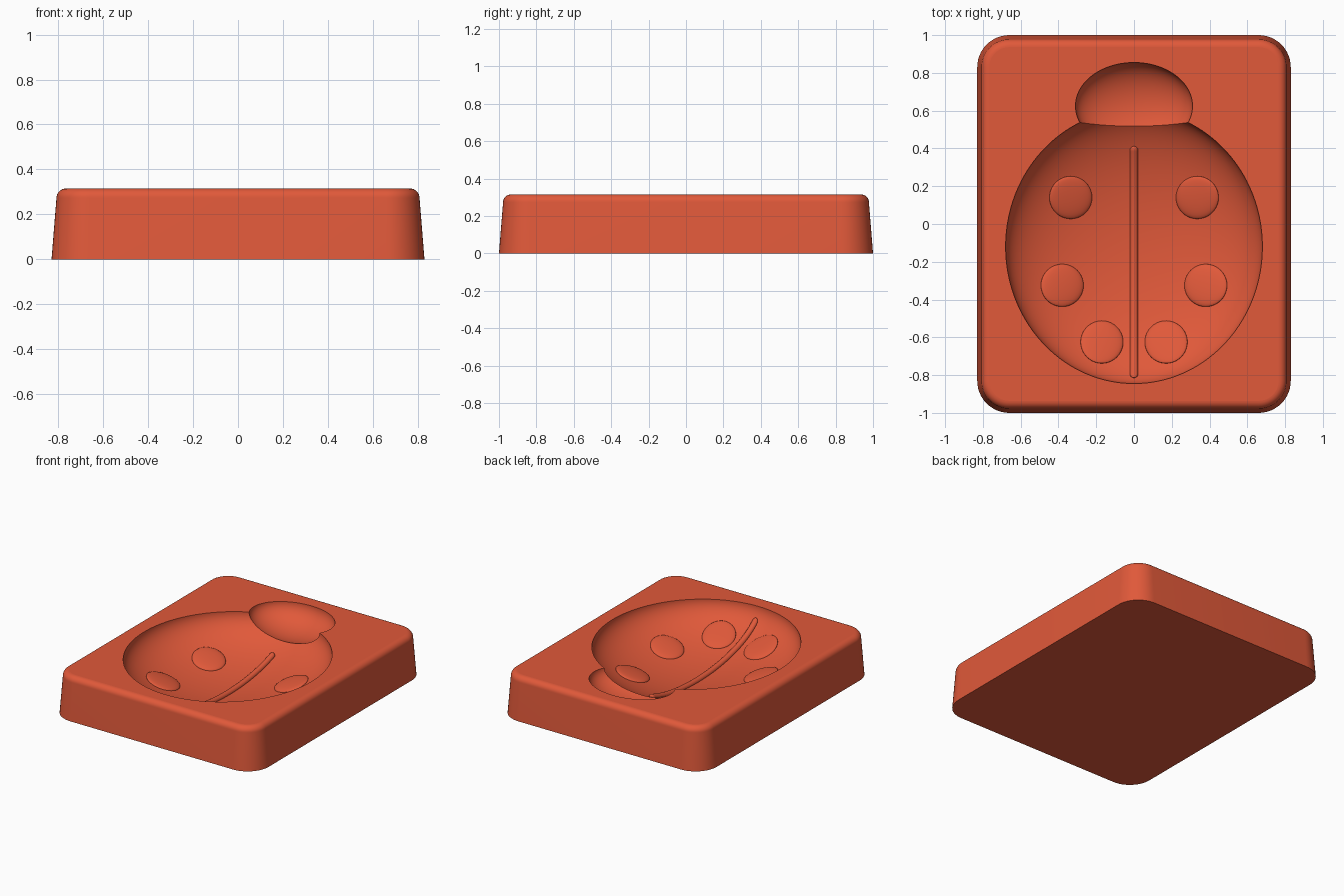
import bpy, bmesh
from math import sin, cos, pi, sqrt, radians

cube = bpy.data.objects.get("Cube")
if cube:
    bpy.data.objects.remove(cube, do_unlink=True)

TOP = 0.315
BODY_Y, BODY_RX, BODY_RY, BODY_D = -0.12, 0.68, 0.725, 0.27

red = bpy.data.materials.new("brick red")
red.use_nodes = True
red.diffuse_color = (0.75, 0.1, 0.042, 1)
red.node_tree.nodes["Principled BSDF"].inputs["Base Color"].default_value = red.diffuse_color


def add_object(name, bm):
    bmesh.ops.recalc_face_normals(bm, faces=bm.faces)
    mesh = bpy.data.meshes.new(name)
    bm.to_mesh(mesh)
    bm.free()
    mesh.materials.append(red)
    obj = bpy.data.objects.new(name, mesh)
    bpy.context.collection.objects.link(obj)
    return obj


def smooth(obj, angle):
    bpy.ops.object.select_all(action='DESELECT')
    obj.select_set(True)
    bpy.context.view_layer.objects.active = obj
    bpy.ops.object.shade_smooth_by_angle(angle=radians(angle))


def floor_z(x, y):
    """Height of the hollow's floor."""
    q = 1 - (x / BODY_RX) ** 2 - ((y - BODY_Y) / BODY_RY) ** 2
    return TOP - BODY_D * sqrt(max(q, 0))


def rounded_ring(bm, hx, hy, r, z, steps=12):
    ring = []
    for k, (sx, sy) in enumerate([(1, 1), (-1, 1), (-1, -1), (1, -1)]):
        for i in range(steps + 1):
            a = (k + i / steps) * pi / 2
            ring.append(bm.verts.new((sx * (hx - r) + r * cos(a),
                                      sy * (hy - r) + r * sin(a), z)))
    return ring


# Block: tapered rounded slab with a filleted top edge
fillet = 0.042
levels = [(0, 0), (0.022, TOP - fillet)]
for i in range(1, 9):
    a = i / 8 * pi / 2
    levels.append((0.022 + fillet * (1 - cos(a)), TOP - fillet * (1 - sin(a))))
bm = bmesh.new()
rings = [rounded_ring(bm, 0.83 - d, 1 - d, 0.17 - d, z) for d, z in levels]
for lo, hi in zip(rings, rings[1:]):
    for i in range(len(lo)):
        j = (i + 1) % len(lo)
        bm.faces.new((lo[i], lo[j], hi[j], hi[i]))
bm.faces.new(rings[0][::-1])
bm.faces.new(rings[-1])
block = add_object("mold_block", bm)


# Hollows for the beetle's body and head
def carve(name, y, rx, ry, depth):
    bm = bmesh.new()
    bmesh.ops.create_uvsphere(bm, u_segments=112, v_segments=57, radius=1)
    bmesh.ops.scale(bm, vec=(rx, ry, depth), verts=bm.verts)
    bmesh.ops.translate(bm, vec=(0, y, TOP), verts=bm.verts)
    cutter = add_object(name, bm)
    cutter.hide_render = True
    mod = block.modifiers.new(name, 'BOOLEAN')
    mod.operation, mod.solver, mod.object = 'DIFFERENCE', 'EXACT', cutter
    bpy.context.view_layer.objects.active = block
    bpy.ops.object.modifier_apply(modifier=name)
    bpy.data.objects.remove(cutter, do_unlink=True)


carve("body_cutter", BODY_Y, BODY_RX, BODY_RY, BODY_D)
carve("head_cutter", 0.625, 0.31, 0.23, 0.145)
smooth(block, 32)
for p in block.data.polygons:
    if abs(p.normal.z) > 0.999 and (p.center.z < 0.001 or p.center.z > TOP - 0.001):
        p.use_smooth = False

# Spots: low domes that follow the hollow's floor
for row, sx, sy in [("front", 0.17, -0.625), ("middle", 0.38, -0.325), ("back", 0.335, 0.14)]:
    for side, s in [("left", 1), ("right", -1)]:
        bm = bmesh.new()
        bmesh.ops.create_uvsphere(bm, u_segments=40, v_segments=20, radius=1)
        for v in bm.verts:
            x, y = s * sx + 0.113 * v.co.x, sy + 0.113 * v.co.y
            v.co = (x, y, floor_z(x, y) + 0.025 * v.co.z)
        smooth(add_object(f"{row}_{side}_spot", bm), 60)

# Wing seam: thin round ridge along the hollow's centre line
bm = bmesh.new()
rows, sides, rad, y0, y1 = 64, 14, 0.022, -0.815, 0.412
prev = None
for i in range(rows + 1):
    y = (y0 + y1) / 2 - (y1 - y0) / 2 * cos(pi * i / rows)
    end = min(y - y0, y1 - y, rad)
    r = max(sqrt(rad ** 2 - (rad - end) ** 2), 0.001)
    ring = [bm.verts.new((r * cos(2 * pi * k / sides), y,
                          floor_z(0, y) + r * sin(2 * pi * k / sides))) for k in range(sides)]
    if prev:
        for k in range(sides):
            n = (k + 1) % sides
            bm.faces.new((prev[k], prev[n], ring[n], ring[k]))
    else:
        bm.faces.new(ring)
    prev = ring
bm.faces.new(prev)
smooth(add_object("wing_seam", bm), 60)
